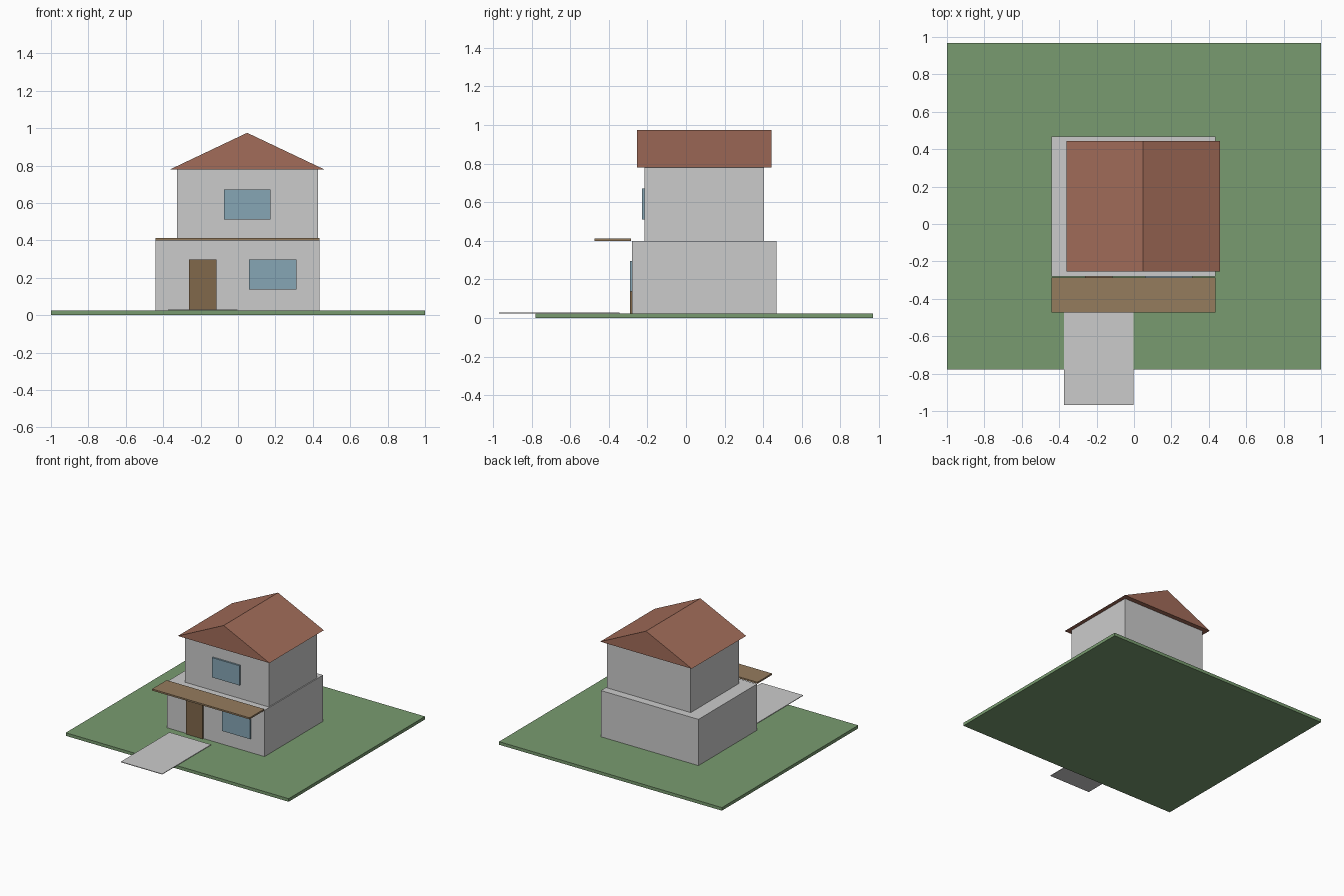
import bpy, bmesh

if "Cube" in bpy.data.objects:
    bpy.data.objects.remove(bpy.data.objects["Cube"])

def material(name, r, g, b):
    m = bpy.data.materials.new(name)
    m.diffuse_color = (r, g, b, 1)
    m.use_nodes = True
    m.node_tree.nodes["Principled BSDF"].inputs["Base Color"].default_value = m.diffuse_color
    return m

def build(name, verts, faces, mat=None):
    mesh = bpy.data.meshes.new(name)
    mesh.from_pydata(verts, [], faces)
    bm = bmesh.new()
    bm.from_mesh(mesh)
    bmesh.ops.recalc_face_normals(bm, faces=bm.faces[:])
    bm.to_mesh(mesh)
    bm.free()
    ob = bpy.data.objects.new(name, mesh)
    bpy.context.collection.objects.link(ob)
    if mat:
        mesh.materials.append(mat)
    return ob

def extrude_y(name, profile, y0, y1, mat=None):
    """Extrude a closed x-z profile from y0 to y1."""
    n = len(profile)
    verts = [(x, y, z) for y in (y0, y1) for x, z in profile]
    faces = [tuple(range(n)), tuple(range(n, 2 * n))]
    faces += [(i, (i + 1) % n, (i + 1) % n + n, i + n) for i in range(n)]
    return build(name, verts, faces, mat)

def box(name, x0, x1, y0, y1, z0, z1, mat=None):
    return extrude_y(name, [(x0, z0), (x1, z0), (x1, z1), (x0, z1)], y0, y1, mat)

grass = material("grass_green", 0.19, 0.33, 0.16)
tile = material("roof_tile", 0.36, 0.15, 0.10)
wood = material("door_wood", 0.22, 0.14, 0.07)
canopy = material("canopy_wood", 0.30, 0.20, 0.11)
glass = material("window_glass", 0.24, 0.38, 0.46)

# Lawn and front path
box("lawn", -1, 1, -0.779, 0.968, 0, 0.025, grass)
box("front_path", -0.374, -0.002, -0.968, -0.344, 0.025, 0.030)

# Two storeys
box("lower_storey", -0.44, 0.435, -0.281, 0.469, 0.025, 0.40)
box("upper_storey", -0.326, 0.427, -0.215, 0.405, 0.40, 0.78)

# Gable roof
extrude_y("roof", [(-0.362, 0.78), (0.46, 0.78), (0.049, 0.975)], -0.254, 0.443, tile)

# Porch canopy
box("porch_canopy", -0.44, 0.435, -0.473, -0.286, 0.40, 0.413, canopy)

# Door and windows
box("door", -0.263, -0.115, -0.291, -0.281, 0.025, 0.297, wood)
box("lower_window", 0.058, 0.312, -0.291, -0.281, 0.137, 0.297, glass)
box("upper_window", -0.075, 0.173, -0.229, -0.215, 0.512, 0.672, glass)
